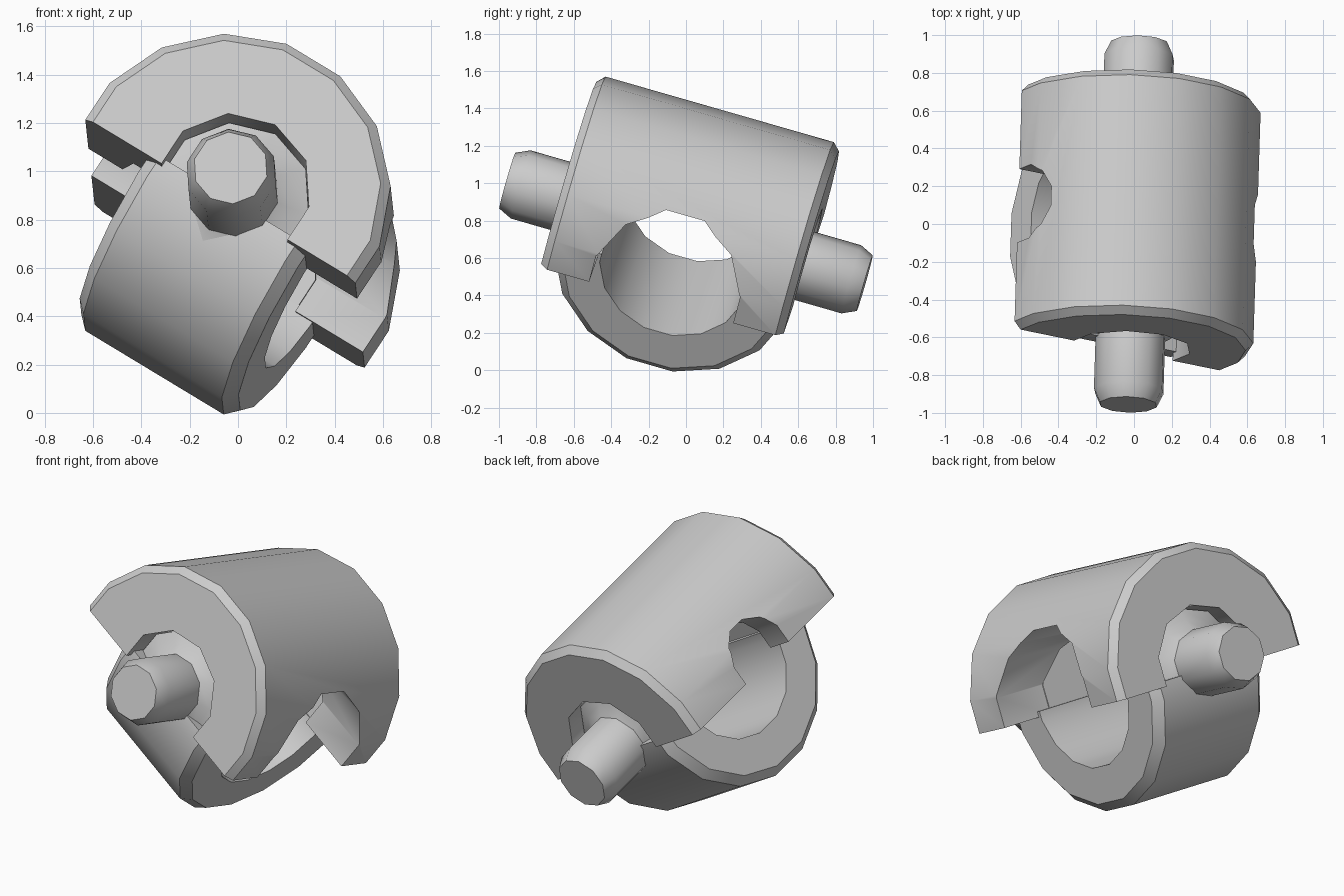
import bpy
import bmesh
from math import sin, cos, pi, radians
from mathutils import Matrix, Vector

default = bpy.data.objects.get("Cube")
if default:
    bpy.data.objects.remove(default, do_unlink=True)

# Single grey material
grey = bpy.data.materials.new("plain_grey")
grey.use_nodes = True
colour = (0.6, 0.6, 0.6, 1)
grey.diffuse_color = colour
grey.node_tree.nodes["Principled BSDF"].inputs["Base Color"].default_value = colour

# Local frame: x = ring axis, y = hinge axis, z = middle of the upper drum
POSE = (Matrix.Translation((0, 0, 0.715))
        @ Matrix.Rotation(radians(-1.8), 4, 'Z')
        @ Matrix.Rotation(radians(-16), 4, 'X')
        @ Matrix.Rotation(radians(32), 4, 'Y'))

# Small shifts of each centre line in the local frame
DRUM_SHIFT = Matrix.Translation((-0.035, 0, 0.01))
RING_SHIFT = Matrix.Translation((-0.01, 0, 0.012))
ARCH_SHIFT = Matrix.Translation((-0.01, -0.015, 0.012))
PIN_SHIFT = Matrix.Translation((-0.013, -0.007, 0.02))


def lathe(name, profile, sides, axis, place, keep=0, cut=0.0):
    """Turn (distance, radius) pairs about an axis; keep=1/-1 leaves only the part above/below cut."""
    bm = bmesh.new()
    rings = []
    for t, r in profile:
        ring = []
        for i in range(sides):
            a = 2 * pi * (i + 0.5) / sides
            p, q = r * cos(a), r * sin(a)
            ring.append(bm.verts.new((t, p, q) if axis == 'X' else (p, t, q)))
        rings.append(ring)
    for lo, hi in zip(rings, rings[1:]):
        for i in range(sides):
            j = (i + 1) % sides
            bm.faces.new((lo[i], lo[j], hi[j], hi[i]))
    bm.faces.new(rings[0])
    bm.faces.new(rings[-1])
    if keep:
        res = bmesh.ops.bisect_plane(
            bm, geom=bm.verts[:] + bm.edges[:] + bm.faces[:],
            plane_co=(0, 0, cut), plane_no=Vector((0, 0, keep)), clear_inner=True)
        edges = [e for e in res["geom_cut"] if isinstance(e, bmesh.types.BMEdge)]
        bmesh.ops.holes_fill(bm, edges=edges, sides=0)
    bmesh.ops.recalc_face_normals(bm, faces=bm.faces[:])
    mesh = bpy.data.meshes.new(name)
    bm.to_mesh(mesh)
    bm.free()
    mesh.materials.append(grey)
    obj = bpy.data.objects.new(name, mesh)
    bpy.context.collection.objects.link(obj)
    obj.matrix_world = POSE @ place
    return obj


def activate(obj):
    bpy.ops.object.select_all(action='DESELECT')
    obj.select_set(True)
    bpy.context.view_layer.objects.active = obj


def subtract(obj, cutter):
    cutter.hide_render = True
    mod = obj.modifiers.new("hole", 'BOOLEAN')
    mod.operation = 'DIFFERENCE'
    mod.solver = 'EXACT'
    mod.object = cutter
    activate(obj)
    bpy.ops.object.modifier_apply(modifier=mod.name)
    bpy.data.objects.remove(cutter, do_unlink=True)


def drum(start, end, radius, bevel):
    return [(start, radius - bevel), (start + bevel, radius),
            (end - bevel, radius), (end, radius - bevel)]


# Upper half drum around the hinge axis, lower half ring across it
upper = lathe("upper_half_drum", drum(-0.69, 0.66, 0.676, 0.04), 16, 'Y', DRUM_SHIFT, 1, -0.055)
lower = lathe("lower_half_ring", drum(-0.39, 0.39, 0.66, 0.05), 16, 'X', RING_SHIFT, -1, -0.025)

# Ring bore; the drum's arch has a flat top and ends in a small notch on one side
subtract(lower, lathe("bore_cutter", [(-1, 0.405), (1, 0.405)], 16, 'X', RING_SHIFT))
arch = [(-1, 0.21), (-0.52, 0.21), (-0.46, 0.415), (1, 0.415)]
tall = Matrix.Diagonal((1, 1, 1.05, 1))
subtract(upper, lathe("arch_cutter", arch, 12, 'X', ARCH_SHIFT @ tall))

# Hinge hole through the drum
subtract(upper, lathe("hinge_cutter", [(-1, 0.325), (1, 0.325)], 10, 'Y', PIN_SHIFT))

# Hinge pins with their bosses, one at each end
parts = [upper, lower]
pin = [(0.41, 0.32), (0.56, 0.32), (0.59, 0.25), (0.63, 0.19), (0.92, 0.19), (0.995, 0.155)]
for side, name in ((-1, "front_hinge_pin"), (1, "back_hinge_pin")):
    parts.append(lathe(name, [(side * t, r) for t, r in pin], 10, 'Y', PIN_SHIFT))

# Smooth barrels with crisp edges
for part in parts:
    activate(part)
    bpy.ops.object.shade_smooth_by_angle(angle=radians(38))
